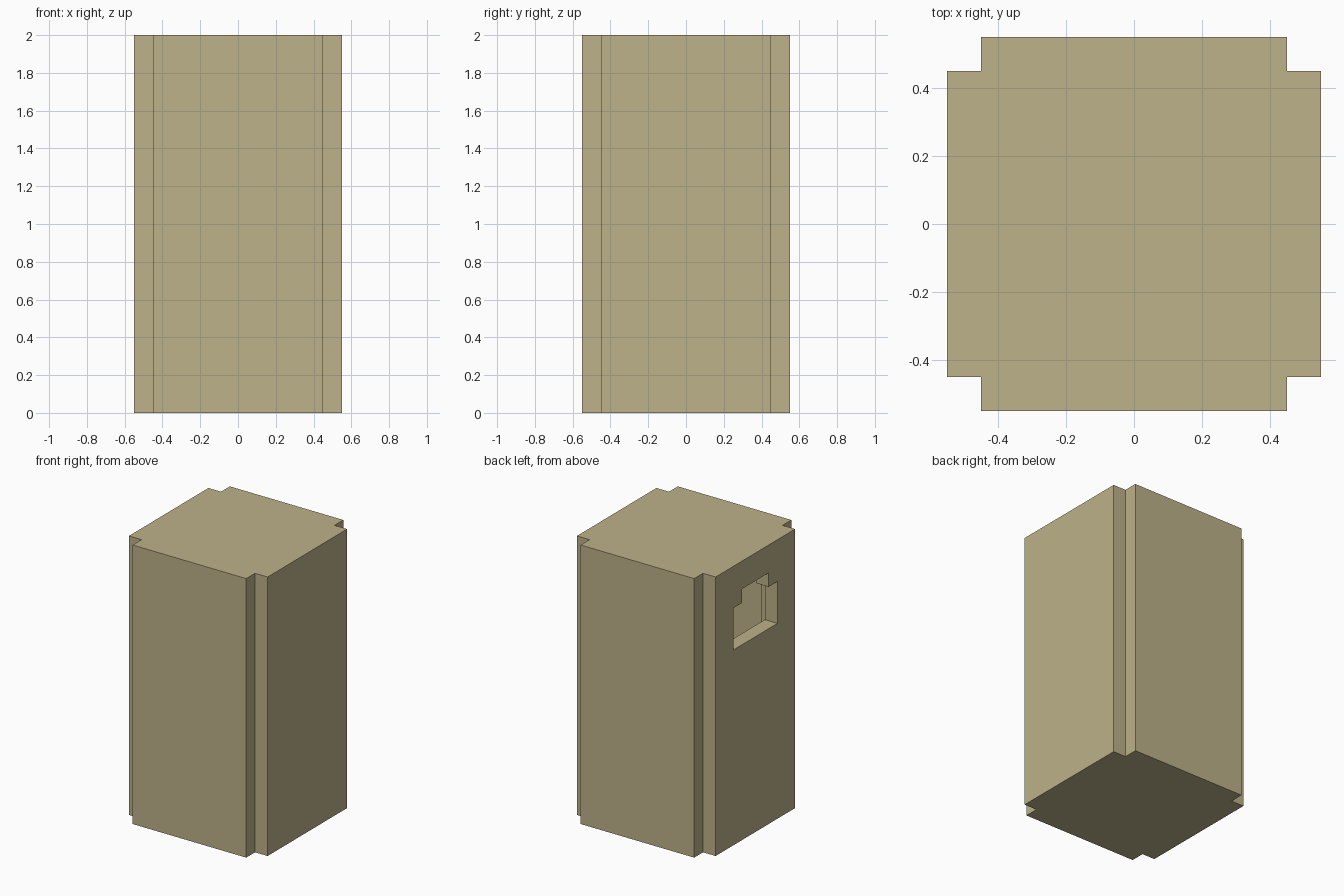
import bpy
import bmesh

cube = bpy.data.objects.get("Cube")
if cube:
    bpy.data.objects.remove(cube, do_unlink=True)

WALL = 0.1

stone = bpy.data.materials.new("sand")
stone.use_nodes = True
colour = (0.51, 0.445, 0.254, 1)
stone.diffuse_color = colour
stone.node_tree.nodes["Principled BSDF"].inputs["Base Color"].default_value = colour


def prism(name, outline, axis, start, length):
    """Extrude a flat outline along x or z."""
    bm = bmesh.new()
    if axis == "x":
        points = [(start, a, b) for a, b in outline]
        step = (length, 0, 0)
    else:
        points = [(a, b, start) for a, b in outline]
        step = (0, 0, length)
    face = bm.faces.new([bm.verts.new(p) for p in points])
    grown = bmesh.ops.extrude_face_region(bm, geom=[face], use_keep_orig=True)
    moved = [v for v in grown["geom"] if isinstance(v, bmesh.types.BMVert)]
    bmesh.ops.translate(bm, verts=moved, vec=step)
    bmesh.ops.recalc_face_normals(bm, faces=bm.faces)
    mesh = bpy.data.meshes.new(name)
    bm.to_mesh(mesh)
    bm.free()
    mesh.materials.append(stone)
    obj = bpy.data.objects.new(name, mesh)
    bpy.context.collection.objects.link(obj)
    return obj


def notched_square(half):
    """Square outline with a square notch in each corner."""
    n = half - WALL
    quarter = [(half, n), (n, n), (n, half)]
    outline = []
    for _ in range(4):
        outline += quarter
        quarter = [(-y, x) for x, y in quarter]
    return outline


def cut(target, cutter):
    mod = target.modifiers.new(cutter.name, "BOOLEAN")
    mod.operation = "DIFFERENCE"
    mod.solver = "EXACT"
    mod.object = cutter
    bpy.context.view_layer.objects.active = target
    bpy.ops.object.modifier_apply(modifier=mod.name)
    bpy.data.objects.remove(cutter, do_unlink=True)


# Hollow tower with notched corners
tower = prism("tower_shell", notched_square(0.55), "z", 0, 2)
cut(tower, prism("cavity", notched_square(0.55 - WALL), "z", WALL, 2 - 2 * WALL))

# Stepped window through the wall on the -x side
half_window = [(0.25, 1.4), (0.25, 1.7), (0.15, 1.7), (0.15, 1.8)]
window = half_window + [(-y, z) for y, z in reversed(half_window)]
cut(tower, prism("window_opening", window, "x", -0.6, 0.2))
